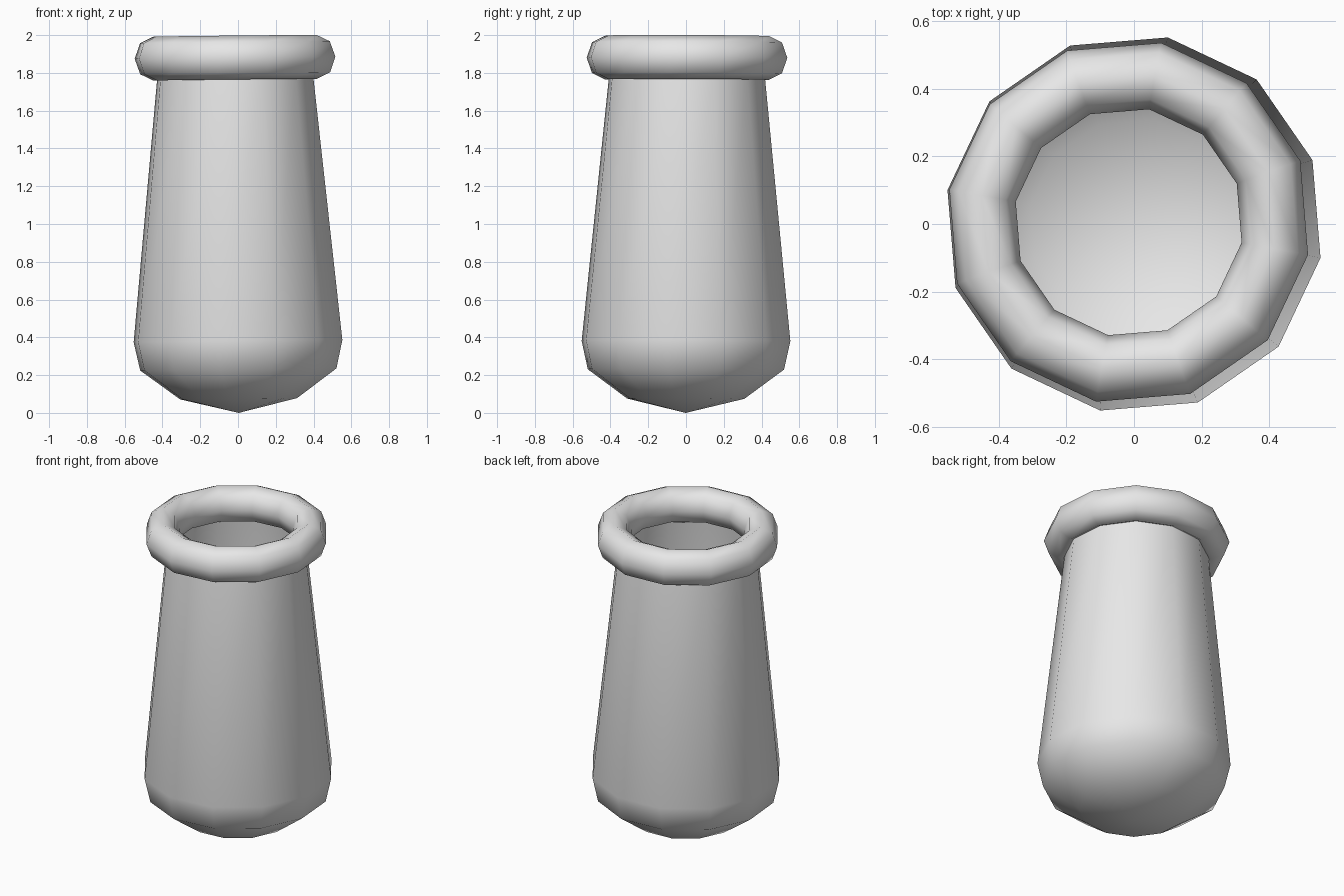
import bpy
import bmesh
import math

SIDES = 12
TURN = math.radians(19.7)

cube = bpy.data.objects.get("Cube")
if cube:
    bpy.data.objects.remove(cube, do_unlink=True)

grey = bpy.data.materials.new("plain grey")
grey.use_nodes = True
grey.diffuse_color = (0.8, 0.8, 0.8, 1)
grey.node_tree.nodes["Principled BSDF"].inputs["Base Color"].default_value = (0.8, 0.8, 0.8, 1)


def lean(x, y, z):
    """Tip the vessel very slightly about the centre of its widest ring."""
    h = z - 0.38
    return (x - 0.0105 * h, y + 0.0035 * h, z + 0.0105 * x - 0.0035 * y)


def lathe(name, profile, closed=False):
    """Turn a (radius, height) profile; zero radius makes a single pole."""
    bm = bmesh.new()
    rings = []
    for r, z in profile:
        if r == 0:
            rings.append([bm.verts.new(lean(0, 0, z))] * SIDES)
            continue
        angles = [TURN + math.tau * i / SIDES for i in range(SIDES)]
        rings.append([bm.verts.new(lean(r * math.cos(a), r * math.sin(a), z)) for a in angles])
    pairs = list(zip(rings, rings[1:]))
    if closed:
        pairs.append((rings[-1], rings[0]))
    for low, high in pairs:
        for i in range(SIDES):
            j = (i + 1) % SIDES
            corners = [low[i], low[j], high[j], high[i]]
            bm.faces.new(list(dict.fromkeys(corners)))
    for face in bm.faces:
        face.smooth = True
    mesh = bpy.data.meshes.new(name)
    bm.to_mesh(mesh)
    bm.free()
    mesh.materials.append(grey)
    obj = bpy.data.objects.new(name, mesh)
    bpy.context.collection.objects.link(obj)
    return obj


# Open tapering body with a rounded, pointed base
lathe("body", [(0, 0.0), (0.315, 0.075), (0.528, 0.23), (0.5615, 0.38), (0.42, 1.775)])

# Thick rolled rim: an eight-sided ring section
section = [math.tau * k / 8 for k in range(8)]
lathe("rim", [(0.44 + 0.1 * math.cos(a), 1.88 + 0.116 * math.sin(a)) for a in section], closed=True)
